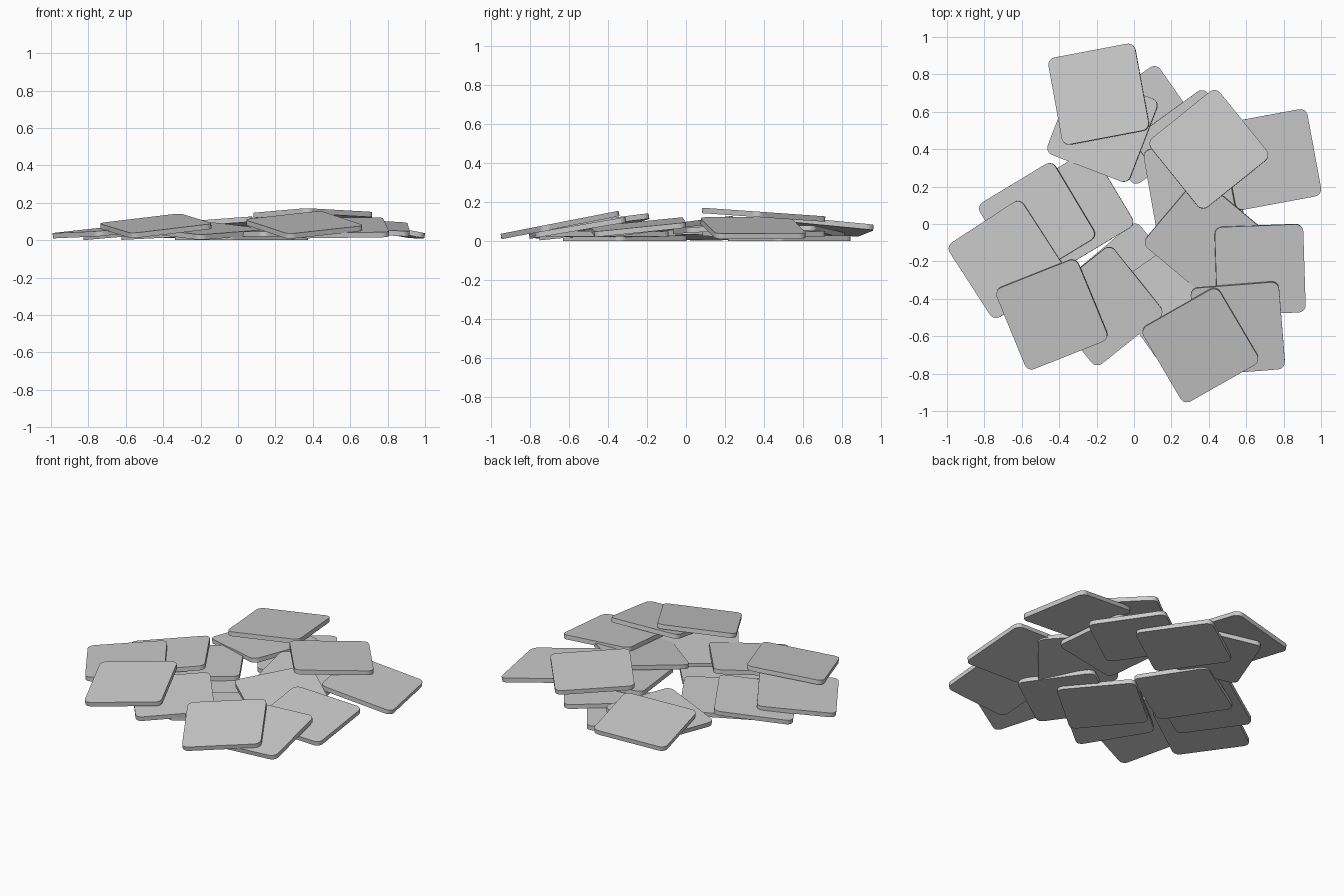
import bpy, bmesh
from math import radians, cos, sin, pi
from mathutils import Vector, Matrix

if "Cube" in bpy.data.objects:
    bpy.data.objects.remove(bpy.data.objects["Cube"])

SIDE, THICK, RADIUS, STEPS = 0.474, 0.028, 0.04, 5


def rounded_square():
    h = SIDE / 2 - RADIUS
    pts = []
    for i, (sx, sy) in enumerate(((1, 1), (-1, 1), (-1, -1), (1, -1))):
        for k in range(STEPS + 1):
            a = (i + k / STEPS) * pi / 2
            pts.append((sx * h + RADIUS * cos(a), sy * h + RADIUS * sin(a)))
    return pts


# One tile: position of its top centre, turn about z, and slope along x and y
def tile(name, x, y, top, turn, slope_x, slope_y):
    bm = bmesh.new()
    face = bm.faces.new([bm.verts.new((px, py, -THICK)) for px, py in rounded_square()])
    ext = bmesh.ops.extrude_face_region(bm, geom=[face])
    moved = [v for v in ext["geom"] if isinstance(v, bmesh.types.BMVert)]
    bmesh.ops.translate(bm, verts=moved, vec=(0, 0, THICK))
    normal = Vector((-slope_x, -slope_y, 1)).normalized()
    tilt = Vector((0, 0, 1)).rotation_difference(normal).to_matrix().to_4x4()
    bm.transform(tilt @ Matrix.Rotation(radians(turn), 4, 'Z'))
    # keep every tile on or above the floor
    top = max(top, -min(v.co.z for v in bm.verts))
    bmesh.ops.recalc_face_normals(bm, faces=bm.faces[:])
    mesh = bpy.data.meshes.new(name)
    bm.to_mesh(mesh)
    bm.free()
    ob = bpy.data.objects.new(name, mesh)
    ob.location = (x, y, top)
    bpy.context.collection.objects.link(ob)


# Back group
tile("back_tile_low", 0.06, 0.53, 0.028, 35, 0, 0)
tile("back_tile_middle", -0.17, 0.52, 0.059, -21, 0.08, -0.03)
tile("back_tile_top", -0.19, 0.695, 0.088, 10.5, 0.09, -0.08)
# Right back group
tile("right_back_tile_low", 0.32, 0.40, 0.052, 36, -0.03, 0)
tile("right_back_tile_inner", 0.32, 0.20, 0.08, 10, 0, 0.06)
tile("right_back_tile_outer", 0.735, 0.345, 0.08, 10.5, -0.18, -0.03)
tile("right_back_tile_top", 0.40, 0.40, 0.148, 38.8, 0, -0.07)
# Right front group
tile("right_tile_inner", 0.375, -0.075, 0.088, 50, 0, 0.13)
tile("right_tile_outer", 0.675, -0.245, 0.084, 2, -0.06, 0.1)
tile("front_tile_right", 0.555, -0.56, 0.08, 4.5, 0, 0.17)
tile("front_tile_top", 0.355, -0.65, 0.095, 30, 0, 0.195)
# Front inner group
tile("front_inner_tile_low", -0.02, -0.315, 0.028, 40, 0, 0)
tile("front_inner_tile_middle", 0.19, -0.405, 0.048, 35, 0.01, 0)
tile("front_inner_tile_top", -0.165, -0.44, 0.062, 38.6, 0, 0.1)
# Left group
tile("left_tile_inner", -0.315, 0.08, 0.045, 31, 0.05, 0)
tile("left_tile_middle", -0.52, 0.015, 0.064, 31, 0.12, 0.02)
tile("left_tile_outer", -0.68, -0.19, 0.064, 33, 0.09, 0.03)
tile("left_tile_top", -0.44, -0.485, 0.09, 22, 0.06, 0.15)
